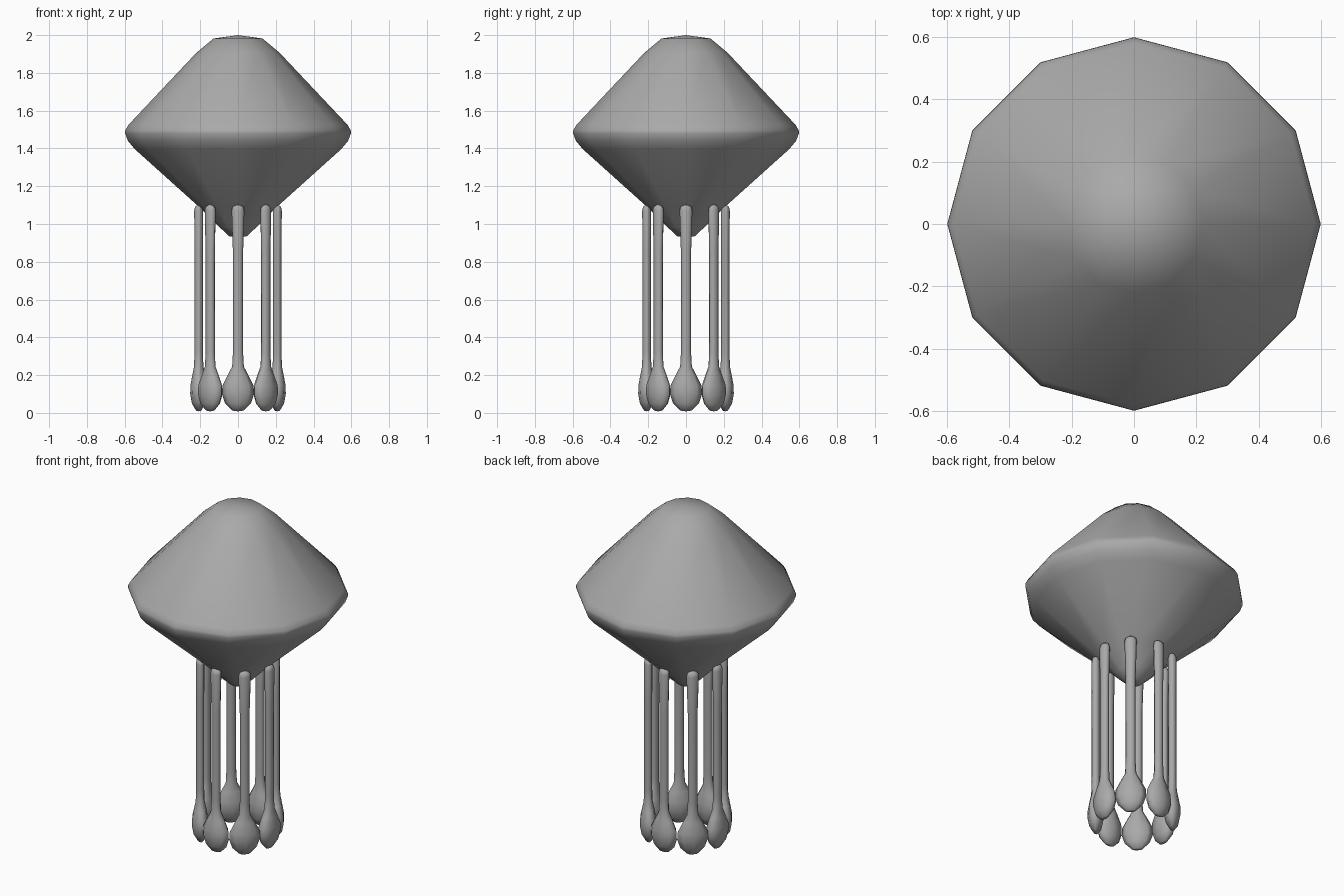
import bpy, bmesh, math
from mathutils import Matrix

if "Cube" in bpy.data.objects:
    bpy.data.objects.remove(bpy.data.objects["Cube"])

grey = bpy.data.materials.new("grey")
grey.diffuse_color = (0.4, 0.4, 0.4, 1)
grey.use_nodes = True
grey.node_tree.nodes["Principled BSDF"].inputs["Base Color"].default_value = grey.diffuse_color


def lathe(name, rings, sides, place=Matrix()):
    """Closed tube through (x radius, y radius, z) rings, with capped ends."""
    bm = bmesh.new()
    loops = [[bm.verts.new((rx * math.cos(2 * math.pi * i / sides),
                            ry * math.sin(2 * math.pi * i / sides), z))
              for i in range(sides)] for rx, ry, z in rings]
    for a, b in zip(loops, loops[1:]):
        for i in range(sides):
            j = (i + 1) % sides
            bm.faces.new((a[i], a[j], b[j], b[i]))
    # Fan caps meeting at the axis
    for loop, z in ((loops[0], rings[0][2] - 0.004), (loops[-1], rings[-1][2] + 0.018)):
        tip = bm.verts.new((0, 0, z))
        for i in range(sides):
            bm.faces.new((loop[i], loop[(i + 1) % sides], tip))
    bmesh.ops.recalc_face_normals(bm, faces=bm.faces)
    bm.transform(place)
    mesh = bpy.data.meshes.new(name)
    bm.to_mesh(mesh)
    bm.free()
    mesh.materials.append(grey)
    mesh.shade_smooth()
    obj = bpy.data.objects.new(name, mesh)
    bpy.context.collection.objects.link(obj)
    return obj


# Twelve-sided bell, from the lower tip to the crown
bell = [(0.045, 0.934), (0.10, 0.985), (0.20, 1.085), (0.545, 1.395), (0.583, 1.44),
        (0.598, 1.48), (0.597, 1.495), (0.58, 1.525), (0.22, 1.907), (0.13, 1.982)]
lathe("bell", [(r, r, z) for r, z in bell], 12)

# Eight hanging tentacles with flattened bulbs, wide side facing outwards
tentacle = [(0.014, 0.03, 0.012), (0.036, 0.068, 0.05), (0.045, 0.085, 0.10),
            (0.044, 0.082, 0.145), (0.034, 0.055, 0.20), (0.025, 0.031, 0.245),
            (0.022, 0.027, 0.32), (0.022, 0.027, 0.85), (0.024, 0.034, 1.07),
            (0.020, 0.030, 1.09)]
for k in range(8):
    place = Matrix.Rotation(k * math.pi / 4, 4, 'Z') @ Matrix.Translation((0.208, 0, 0))
    lathe(f"tentacle_{k + 1}", tentacle, 8, place)
